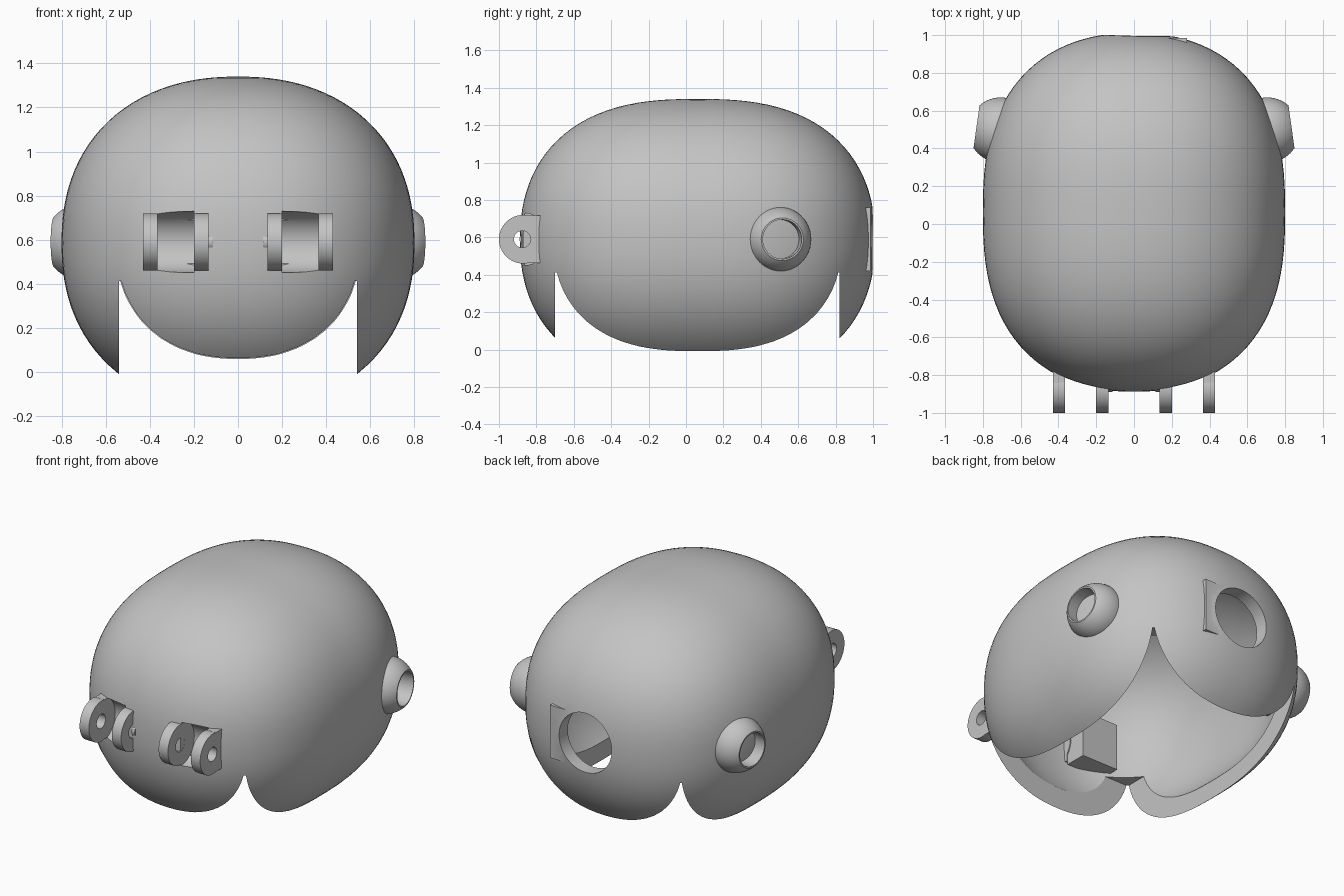
import bpy, bmesh, math
from mathutils import Matrix, Vector

cube = bpy.data.objects.get("Cube")
if cube:
    bpy.data.objects.remove(cube, do_unlink=True)

grey = bpy.data.materials.new("plain grey")
grey.use_nodes = True
grey.diffuse_color = (0.55, 0.55, 0.55, 1)
grey.node_tree.nodes["Principled BSDF"].inputs["Base Color"].default_value = (0.55, 0.55, 0.55, 1)


def finish(name, bm):
    bmesh.ops.recalc_face_normals(bm, faces=bm.faces)
    mesh = bpy.data.meshes.new(name)
    bm.to_mesh(mesh)
    bm.free()
    mesh.materials.append(grey)
    obj = bpy.data.objects.new(name, mesh)
    bpy.context.collection.objects.link(obj)
    return obj


def box(name, low, high):
    low, high = Vector(low), Vector(high)
    bm = bmesh.new()
    bmesh.ops.create_cube(bm, size=1, matrix=Matrix.Translation((low + high) / 2)
                          @ Matrix.Diagonal((*(high - low), 1)))
    return finish(name, bm)


def cylinder(name, centre, axis, radius, length, sides=48):
    bm = bmesh.new()
    spin = Vector((0, 0, 1)).rotation_difference(Vector(axis)).to_matrix().to_4x4()
    bmesh.ops.create_cone(bm, cap_ends=True, segments=sides, radius1=radius, radius2=radius,
                          depth=length, matrix=Matrix.Translation(centre) @ spin)
    return finish(name, bm)


def rounded_body(name, centre, radii, powers):
    """Ball pushed out to a slightly squared egg."""
    bm = bmesh.new()
    bmesh.ops.create_uvsphere(bm, u_segments=112, v_segments=56, radius=1)
    for v in bm.verts:
        lo, hi = 0.5, 2.0
        for _ in range(30):
            s = (lo + hi) / 2
            if sum(abs(c * s) ** p for c, p in zip(v.co, powers)) < 1:
                lo = s
            else:
                hi = s
        v.co = Vector(centre) + Vector([c * lo * r for c, r in zip(v.co, radii)])
    return finish(name, bm)


def combine(target, tool, operation='DIFFERENCE'):
    mod = target.modifiers.new("cut", 'BOOLEAN')
    mod.operation, mod.object, mod.solver = operation, tool, 'EXACT'
    bpy.context.view_layer.objects.active = target
    bpy.ops.object.modifier_apply(modifier=mod.name)
    bpy.data.objects.remove(tool, do_unlink=True)


def smooth(obj):
    bpy.ops.object.select_all(action='DESELECT')
    obj.select_set(True)
    bpy.context.view_layer.objects.active = obj
    bpy.ops.object.shade_smooth_by_angle(angle=math.radians(25))


MID = (0, 0.062, 0.585)
POWERS = (2.22, 2.6, 2.25)
WALL = 0.085
PIVOT_Y, PIVOT_Z = -0.87, 0.59

# Hollow shell, open underneath where a square shaft is cut away
outer = (0.8, 0.95, 0.755)
shell = rounded_body("shell", MID, outer, POWERS)
combine(shell, rounded_body("cavity", MID, [r - WALL for r in outer], POWERS))
combine(shell, box("shaft", (-0.54, -0.7, -0.5), (0.54, 0.82, 0.412)))

# Rear port: round hole with a small flat ledge on its left side
combine(shell, box("port_ledge", (0.04, 0.91, 0.42), (0.28, 0.986, 0.76)), 'UNION')
combine(shell, cylinder("port_hole", (0.02, 0.95, 0.59), (0, 1, 0), 0.19, 0.5, 64))

# Blocks behind the hinges, with rounded pockets between the lugs
for side in (-1, 1):
    x = side * 0.282
    inner, outer_x = sorted((side * 0.14, side * 0.4))
    combine(shell, box("block", (inner, -0.77, 0.44), (outer_x, -0.63, 0.74)), 'UNION')
    combine(shell, cylinder("pocket", (x, PIVOT_Y, PIVOT_Z), (1, 0, 0), 0.14, 0.165))
smooth(shell)

for side, label in ((-1, "right"), (1, "left")):
    # Hinge lugs: round-ended plates with a pin hole
    for where, x in (("inner", 0.167), ("outer", 0.397)):
        lug = cylinder(f"{label}_{where}_lug", (side * x, PIVOT_Y, PIVOT_Z), (1, 0, 0), 0.13, 0.066)
        combine(lug, box("lug_root", (side * x - 0.033, PIVOT_Y + 0.03, PIVOT_Z - 0.127),
                         (side * x + 0.033, -0.77, PIVOT_Z + 0.127)), 'UNION')
        combine(lug, cylinder("pin_hole", (side * x, PIVOT_Y - 0.005, PIVOT_Z), (1, 0, 0), 0.045, 0.2, 32))
        smooth(lug)
    # Small boss on the inner lug
    boss_at = (side * 0.125, PIVOT_Y + 0.022, PIVOT_Z)
    boss = cylinder(f"{label}_boss", boss_at, (1, 0, 0), 0.042, 0.022, 32)
    combine(boss, cylinder("boss_hole", boss_at, (1, 0, 0), 0.015, 0.1, 16))
    smooth(boss)

    # Ear: domed socket tilted with the wall, narrow flat rim, blind round hole
    axis = Vector((side, 0.14, 0)).normalized()
    across = Vector((-axis.y, axis.x, 0))
    root = Vector((side * 0.705, 0.497, 0.59))
    bm = bmesh.new()
    bmesh.ops.create_uvsphere(bm, u_segments=64, v_segments=32, radius=0.173,
                              matrix=Matrix.Translation(root))
    ear = finish(f"{label}_ear", bm)
    combine(ear, cylinder("flat_cut", root + axis * 0.23, axis, 0.4, 0.2))
    combine(ear, cylinder("socket", root + axis * 0.11, axis, 0.105, 0.2))
    combine(ear, cylinder("inner_trim", root - axis * 0.16, axis, 0.4, 0.2))
    smooth(ear)
    # Ring of low contact pins at the bottom of the socket
    for i in range(7):
        a = math.radians(30 + i * 50)
        spot = root + axis * 0.015 + (across * math.cos(a) + Vector((0, 0, math.sin(a)))) * 0.068
        smooth(cylinder(f"{label}_pin_{i + 1}", spot, axis, 0.01, 0.02, 12))
